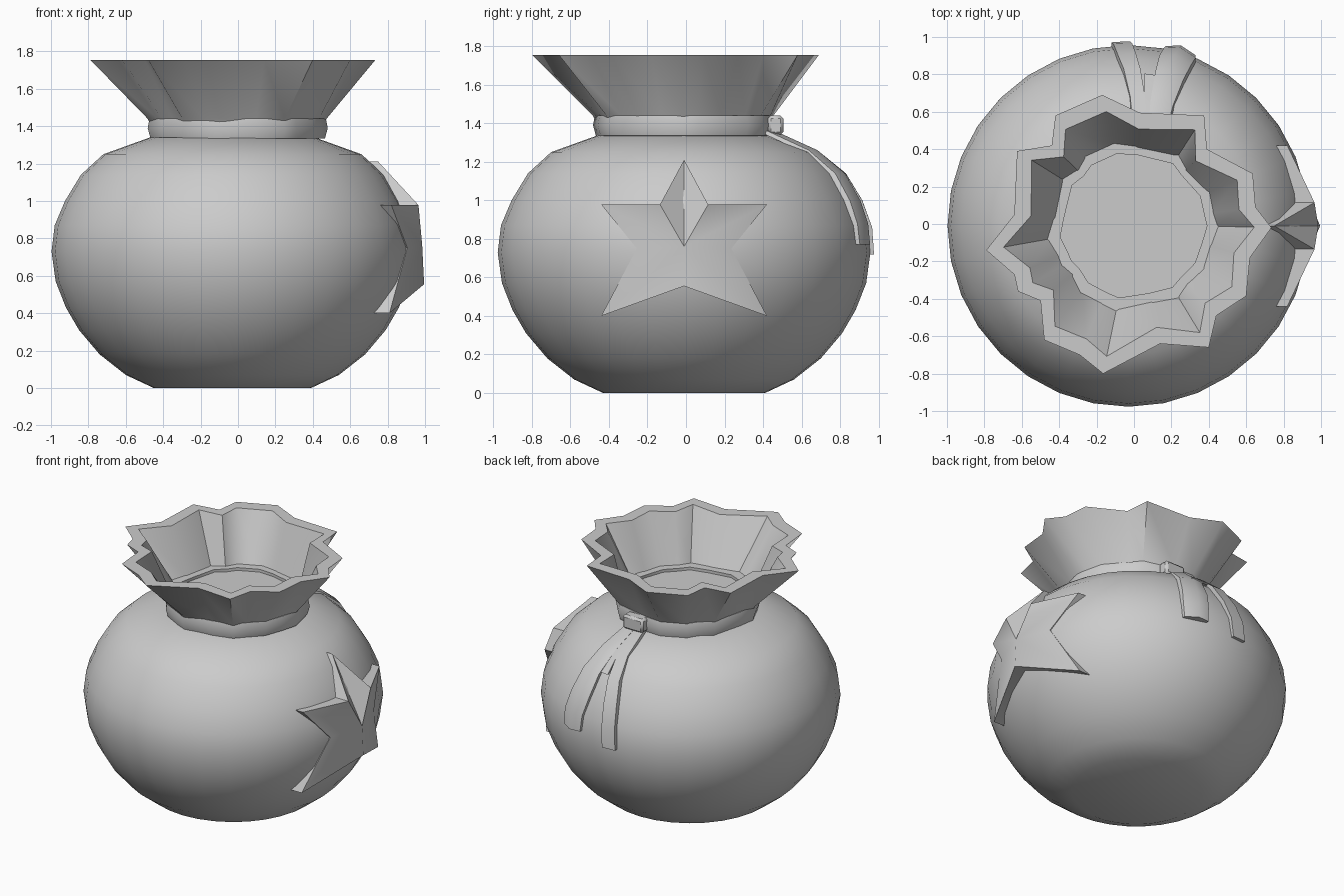
import bpy, bmesh, math

if "Cube" in bpy.data.objects:
    bpy.data.objects.remove(bpy.data.objects["Cube"])

CX, CY = -0.03, -0.01
# Sack outline as (radius, height)
PROFILE = [(0.42, 0), (0.57, 0.07), (0.71, 0.18), (0.82, 0.31), (0.89, 0.43),
           (0.945, 0.57), (0.967, 0.73), (0.95, 0.87), (0.895, 1.0),
           (0.81, 1.14), (0.69, 1.25), (0.44, 1.34)]

cloth = bpy.data.materials.new("grey_cloth")
cloth.use_nodes = True
GREY = (0.6, 0.6, 0.6, 1)
cloth.diffuse_color = GREY
cloth.node_tree.nodes["Principled BSDF"].inputs["Base Color"].default_value = GREY


def make(name, bm, angle):
    """Turn a bmesh into a smooth shaded object."""
    bmesh.ops.recalc_face_normals(bm, faces=bm.faces)
    mesh = bpy.data.meshes.new(name)
    bm.to_mesh(mesh)
    bm.free()
    mesh.materials.append(cloth)
    ob = bpy.data.objects.new(name, mesh)
    bpy.context.collection.objects.link(ob)
    bpy.ops.object.select_all(action='DESELECT')
    ob.select_set(True)
    bpy.context.view_layer.objects.active = ob
    bpy.ops.object.shade_smooth_by_angle(angle=math.radians(angle))
    return ob


def loft(name, rings, angle, first=False, last=False, closed=False):
    """Skin equal rings of points, optionally capped or joined end to end."""
    bm = bmesh.new()
    vs = [[bm.verts.new(p) for p in ring] for ring in rings]
    n = len(vs[0])
    pairs = list(zip(vs, vs[1:])) + ([(vs[-1], vs[0])] if closed else [])
    for a, b in pairs:
        for i in range(n):
            j = (i + 1) % n
            bm.faces.new((a[i], a[j], b[j], b[i]))
    if first:
        bm.faces.new(vs[0][::-1])
    if last:
        bm.faces.new(vs[-1])
    return make(name, bm, angle)


def radius_at(z):
    for (r0, z0), (r1, z1) in zip(PROFILE, PROFILE[1:]):
        if z <= z1:
            return r0 + (r1 - r0) * (z - z0) / (z1 - z0)
    return PROFILE[-1][0]


def surface(across, z):
    """Distance from the axis plane to the sack surface."""
    return math.sqrt(max(radius_at(z) ** 2 - across ** 2, 0))


# Round sack
SEG = 32
turn = [math.tau * i / SEG for i in range(SEG)]
loft("sack_body", [[(CX + r * math.cos(a), CY + r * math.sin(a), z) for a in turn]
                   for r, z in PROFILE], 40, first=True, last=True)

# Gathered mouth: pleated outline flaring out from the neck
RIM = [(-.17, .69), (.03, .595), (.375, .58), (.39, .40), (.635, .27), (.65, .09),
       (.735, -.02), (.62, -.18), (.60, -.385), (.44, -.49), (.40, -.66),
       (.14, -.64), (-.165, -.80), (-.29, -.70), (-.48, -.62), (-.50, -.41),
       (-.62, -.36), (-.64, -.27), (-.79, -.14), (-.64, .05), (-.625, .39),
       (-.44, .42), (-.42, .58)]


def pleat(scale, base, z):
    ring = []
    for x, y in RIM:
        r = math.hypot(x, y)
        k = (scale * r + base) / r
        ring.append((x * k, y * k, z))
    return ring


loft("gathered_mouth", [pleat(0.2, 0.30, 1.38), pleat(0.25, 0.29, 1.44),
                        pleat(1, 0, 1.755), pleat(0.97, -0.07, 1.755),
                        pleat(0.25, 0.255, 1.42)], 50, last=True)

# Tie band around the neck
loft("neck_band", [pleat(0.15, 0.28, 1.33), pleat(0.15, 0.355, 1.335),
                   pleat(0.15, 0.37, 1.39), pleat(0.15, 0.36, 1.44),
                   pleat(0.15, 0.28, 1.44)], 40, closed=True)

# Knot at the back
bm = bmesh.new()
bmesh.ops.create_cube(bm, size=1)
bmesh.ops.scale(bm, vec=(0.16, 0.08, 0.10), verts=bm.verts)
bmesh.ops.translate(bm, vec=(0.07, 0.465, 1.39), verts=bm.verts)
bmesh.ops.bevel(bm, geom=bm.edges[:], offset=0.015, segments=1, affect='EDGES')
make("knot", bm, 40)


def ribbon(name, path, ridge):
    """Strip lying on the back of the sack; path is (x, z, half width, lift)."""
    rings = []
    for x, z, w, lift in path:
        ring = []
        for u in (-1, 0, 1):
            px = x + u * w
            ring.append((px, CY + surface(px - CX, z) + lift + ridge * (1 - abs(u)), z))
        for u in (1, 0, -1):
            px = x + u * w
            ring.append((px, CY + surface(px - CX, z) - 0.02, z))
        rings.append(ring)
    loft(name, rings, 40, first=True, last=True)


ribbon("narrow_tail", [(.04, 1.36, .04, .03), (.02, 1.26, .04, .03),
                       (-.01, 1.14, .045, .03), (-.04, 1.0, .05, .03),
                       (-.06, .86, .05, .025), (-.07, .72, .05, .02)], 0)
ribbon("wide_tail", [(.11, 1.36, .04, .03), (.15, 1.26, .06, .03),
                     (.19, 1.14, .075, .03), (.22, 1.0, .085, .03),
                     (.245, .88, .085, .025), (.25, .77, .08, .02)], .025)
ribbon("short_tail", [(.08, 1.36, .03, .02), (.085, 1.26, .03, .03),
                      (.09, 1.15, .035, .02)], 0)

# Star patch on the left side: (y, z, x) for one half, mirrored
HALF = [(0, 1.21, .75), (.125, .978, .965), (.43, .978, .82), (.245, .75, .905),
        (.43, .40, .81), (0, .555, .995)]
star = HALF + [(-y, z, x) for y, z, x in HALF[-2:0:-1]]
bm = bmesh.new()
front = [bm.verts.new((x, y + CY, z)) for y, z, x in star]
back = [bm.verts.new((CX + surface(y, z) - 0.01, y + CY, z)) for y, z, x in star]
centre = bm.verts.new((.985, CY, .76))
for i in range(len(star)):
    j = (i + 1) % len(star)
    bm.faces.new((front[i], front[j], centre))
    bm.faces.new((front[j], front[i], back[i], back[j]))
make("star_patch", bm, 50)
